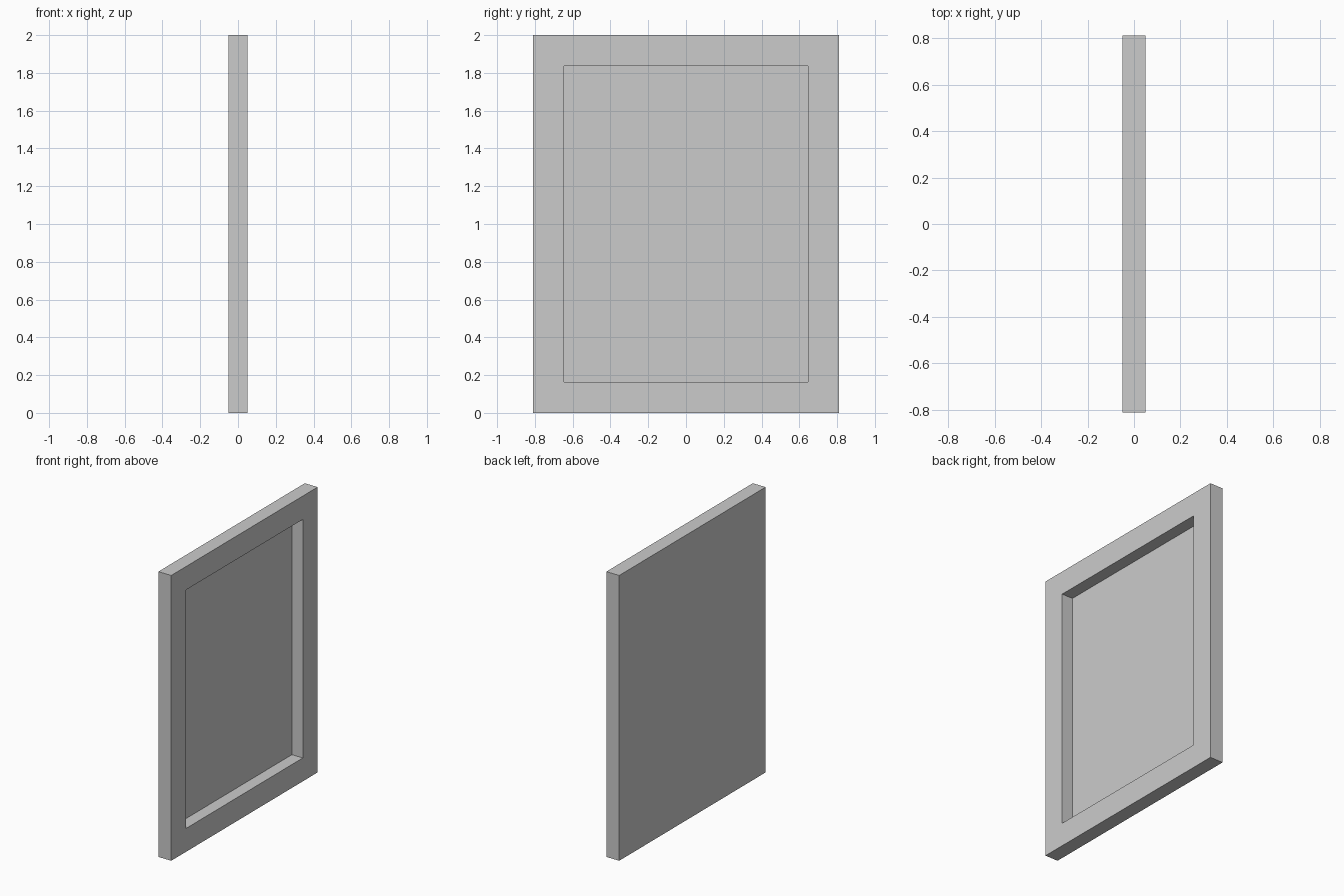
import bpy, bmesh
from mathutils import Vector

if "Cube" in bpy.data.objects:
    bpy.data.objects.remove(bpy.data.objects["Cube"])

HALF_X, HALF_Y, HEIGHT = 0.05, 0.811, 2.0
BORDER, DEPTH = 0.164, 0.085

# Solid slab standing on the ground
bm = bmesh.new()
bmesh.ops.create_cube(bm, size=1.0)
bmesh.ops.scale(bm, vec=(HALF_X * 2, HALF_Y * 2, HEIGHT), verts=bm.verts)
bmesh.ops.translate(bm, vec=(0, 0, HEIGHT / 2), verts=bm.verts)

# Inset the +x face for the raised border, then sink a straight-walled recess
bm.normal_update()
face = max(bm.faces, key=lambda f: f.normal.x)
bmesh.ops.inset_region(bm, faces=[face], thickness=BORDER, use_even_offset=True)
result = bmesh.ops.extrude_face_region(bm, geom=[face])
floor = [v for v in result["geom"] if isinstance(v, bmesh.types.BMVert)]
bmesh.ops.translate(bm, vec=Vector((-DEPTH, 0, 0)), verts=floor)
if face.is_valid:
    bmesh.ops.delete(bm, geom=[face], context='FACES_ONLY')
bmesh.ops.recalc_face_normals(bm, faces=bm.faces)

mesh = bpy.data.meshes.new("framed_panel")
bm.to_mesh(mesh)
bm.free()
panel = bpy.data.objects.new("framed_panel", mesh)
bpy.context.collection.objects.link(panel)
